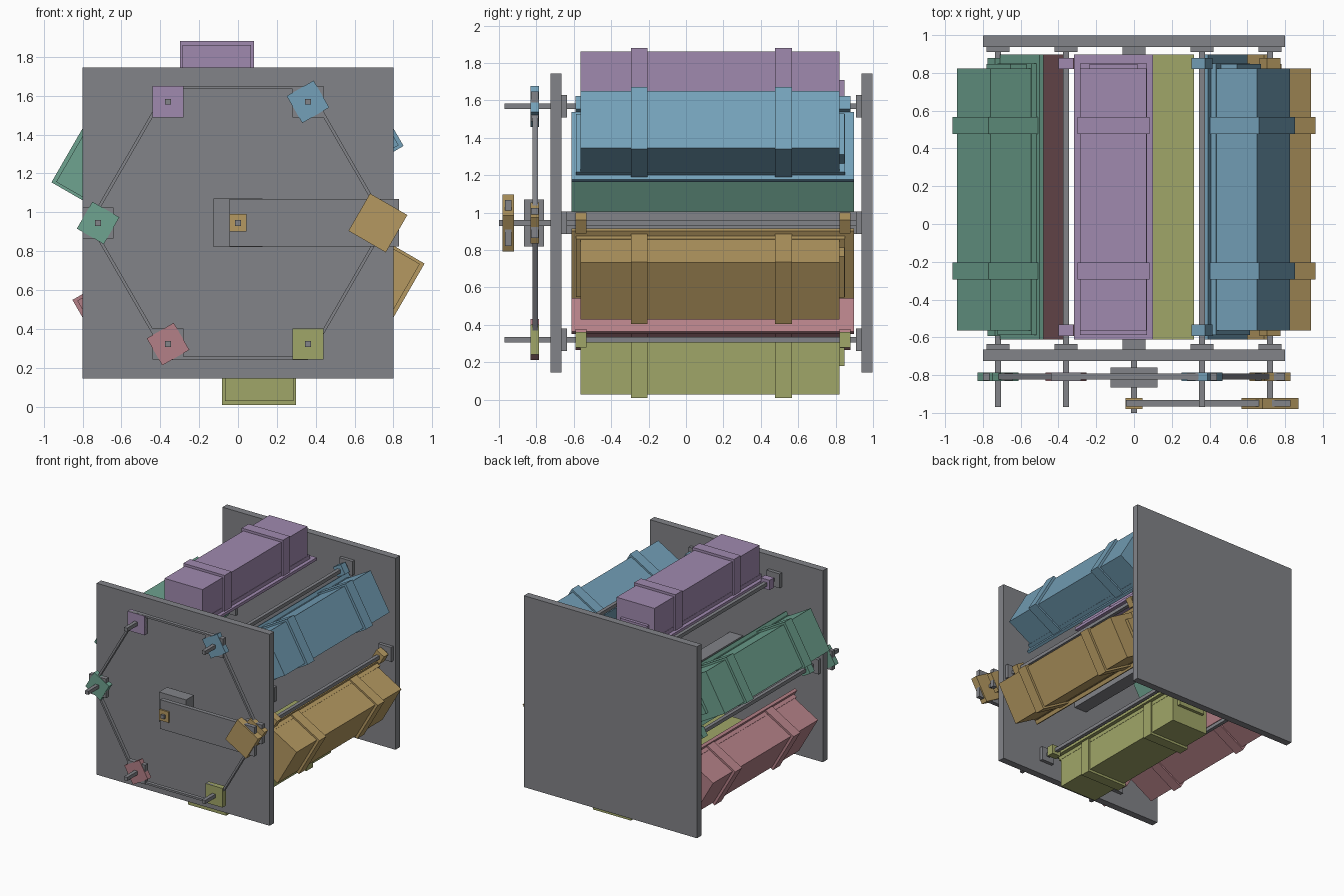
import bpy, math
from mathutils import Matrix, Vector

if "Cube" in bpy.data.objects:
    bpy.data.objects.remove(bpy.data.objects["Cube"])

CZ = 0.945          # height of the carousel axis
R = 0.72            # radius of the shelf pivots
HX, HZ = R * 0.5, R * math.sin(math.radians(60))


def material(name, rgb):
    m = bpy.data.materials.new(name)
    lin = [((c / 255 + 0.055) / 1.055) ** 2.4 for c in rgb]
    m.diffuse_color = (*lin, 1)
    m.use_nodes = True
    m.node_tree.nodes["Principled BSDF"].inputs["Base Color"].default_value = m.diffuse_color
    return m


GREY = material("steel grey", (130, 131, 136))
COLOURS = [
    ("purple", material("purple", (160, 138, 175))),
    ("blue", material("blue", (116, 160, 184))),
    ("orange", material("ochre", (181, 153, 97))),
    ("lime", material("lime", (160, 166, 104))),
    ("red", material("dusty red", (180, 128, 135))),
    ("teal", material("teal", (110, 163, 144))),
]


def box(name, mat, xs, ys, zs, angle=0.0):
    """Box given by ranges; z is measured from the axis, turned about the axis by angle."""
    centre = Vector([(r[0] + r[1]) / 2 for r in (xs, ys, zs)])
    size = [r[1] - r[0] for r in (xs, ys, zs)]
    bpy.ops.mesh.primitive_cube_add(size=1)
    ob = bpy.context.object
    ob.name = name
    ob.data.transform(Matrix.Translation((0, 0, CZ)) @ Matrix.Rotation(angle, 4, 'Y')
                      @ Matrix.Translation(centre) @ Matrix.Diagonal((*size, 1)))
    ob.data.materials.append(mat)
    return ob


def square(name, mat, x, z, half, ys, angle=0.0):
    """Square block centred on a point of the x-z plane, turned about the axis."""
    return box(name, mat, (x - half, x + half), ys, (z - half, z + half), angle)


def bar(name, mat, a, b, thick, ys):
    """Thin bar between two points of the x-z plane."""
    d = b - a
    mid = (a + b) / 2
    bpy.ops.mesh.primitive_cube_add(size=1)
    ob = bpy.context.object
    ob.name = name
    ob.data.transform(Matrix.Translation((mid.x, (ys[0] + ys[1]) / 2, CZ + mid.y))
                      @ Matrix.Rotation(-math.atan2(d.y, d.x), 4, 'Y')
                      @ Matrix.Diagonal((d.length, ys[1] - ys[0], thick, 1)))
    ob.data.materials.append(mat)


# End plates, central beam
box("front_plate", GREY, (-0.8, 0.8), (-0.725, -0.665), (-0.8, 0.8))
box("back_plate", GREY, (-0.8, 0.8), (0.938, 0.998), (-0.8, 0.8))
square("central_beam", GREY, 0, 0, 0.06, (-0.665, 0.938))

# Drive: gearbox, axle, small and large drive blocks, arm
box("gearbox", GREY, (-0.125, 0.125), (-0.865, -0.76), (-0.125, 0.125))
square("drive_axle", GREY, 0, 0, 0.015, (-1.0, -0.725))
square("small_drive_block", COLOURS[2][1], 0, 0, 0.045, (-0.98, -0.92))
square("large_drive_block", COLOURS[2][1], -HX, HZ, 0.111, (-0.98, -0.92), math.radians(120))
box("drive_arm", GREY, (-0.043, 0.828), (-0.967, -0.932), (-0.122, 0.122))

# Six shelves with crates around the axis
pivots = []
for i, (label, mat) in enumerate(COLOURS):
    ang = math.radians(60 * i)
    p = Matrix.Rotation(-ang, 2) @ Vector((-HX, HZ))
    pivots.append(p)

    # Rod, bearings and sprocket
    square(label + "_rod", GREY, p.x, p.y, 0.015, (-0.97, 0.938))
    square(label + "_front_bearing", GREY, p.x, p.y, 0.06, (-0.667, -0.636))
    square(label + "_back_bearing", GREY, p.x, p.y, 0.06, (0.91, 0.94))
    square(label + "_sprocket_backing", GREY, p.x, p.y, 0.08, (-0.828, -0.789))
    square(label + "_sprocket", mat, -HX, HZ, 0.08, (-0.832, -0.787), ang)

    # Clips holding the tray on the rod
    square(label + "_front_clip", mat, -HX, HZ, 0.041, (-0.592, -0.532), ang)
    square(label + "_back_clip", mat, -HX, HZ, 0.041, (0.82, 0.88), ang)

    # Tray, pallet, crate, straps and end handle
    box(label + "_tray", mat, (-0.318, 0.10), (-0.612, 0.898), (0.612, 0.636), ang)
    box(label + "_pallet", mat, (-0.287, 0.07), (-0.587, 0.85), (0.634, 0.668), ang)
    box(label + "_crate", mat, (-0.285, 0.067), (-0.563, 0.822), (0.634, 0.916), ang)
    for n, y in (("front", -0.25), ("back", 0.521)):
        box(f"{label}_{n}_strap", mat, (-0.299, 0.083), (y - 0.045, y + 0.045), (0.635, 0.936), ang)
    box(label + "_handle", mat, (-0.235, 0.018), (0.82, 0.848), (0.667, 0.765), ang)

# Chain between the sprockets
for i, a in enumerate(pivots):
    b = pivots[(i + 1) % 6]
    off = Vector((0, math.copysign(0.073, a.y + b.y)))
    bar(f"chain_{i + 1}", GREY, a + off, b + off, 0.016, (-0.822, -0.792))
